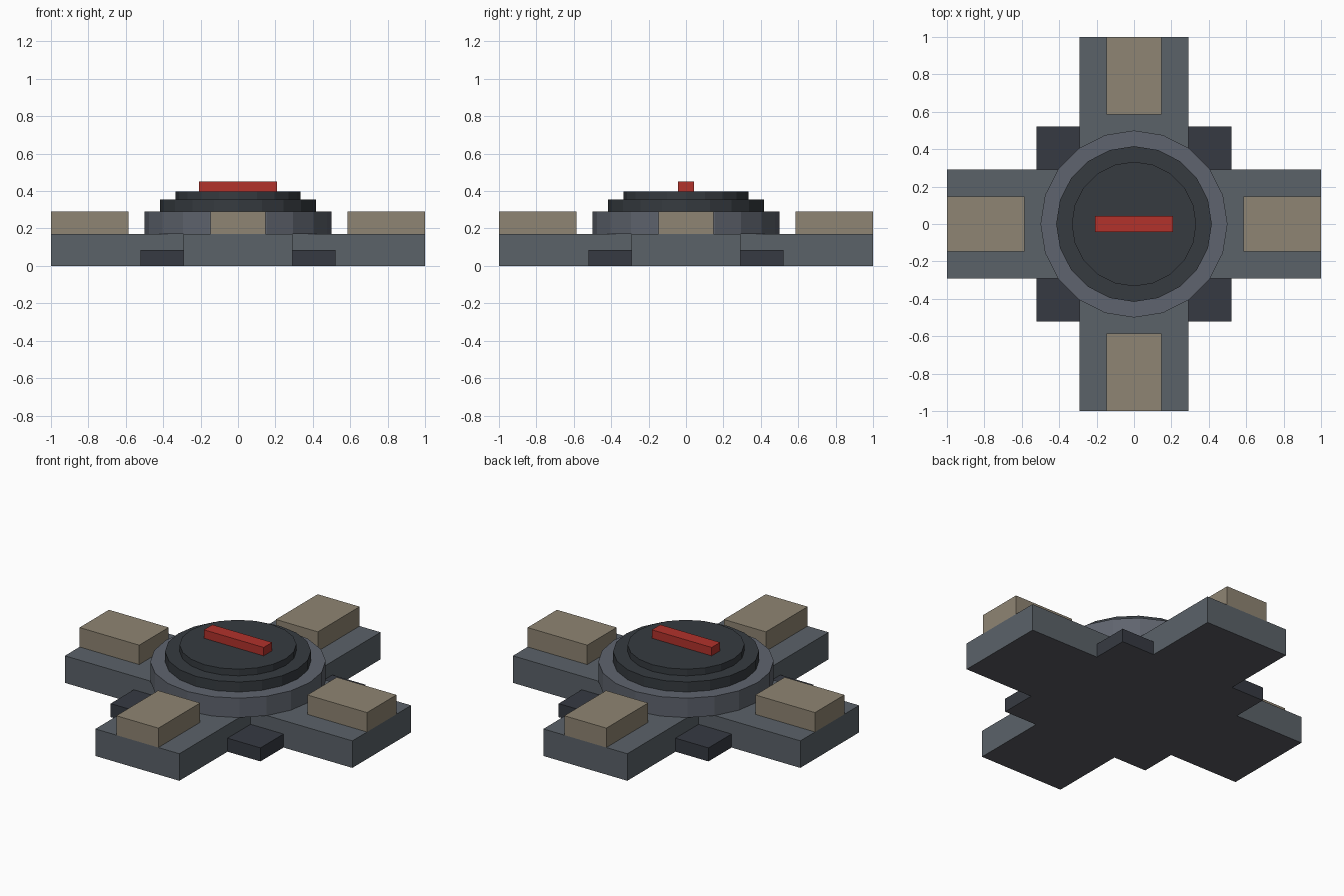
import bpy, bmesh, math

if "Cube" in bpy.data.objects:
    bpy.data.objects.remove(bpy.data.objects["Cube"])


def srgb(r, g, b):
    def lin(c):
        c /= 255
        return c / 12.92 if c <= 0.04045 else ((c + 0.055) / 1.055) ** 2.4
    return (lin(r), lin(g), lin(b), 1)


def material(name, *rgb):
    m = bpy.data.materials.new(name)
    m.diffuse_color = srgb(*rgb)
    m.use_nodes = True
    m.node_tree.nodes["Principled BSDF"].inputs["Base Color"].default_value = m.diffuse_color
    return m


STEEL = material("slate grey", 91, 98, 105)
COLLAR = material("collar grey", 95, 100, 110)
DARK = material("dark blue grey", 54, 58, 66)
LID = material("charcoal", 54, 59, 64)
TAN = material("tan", 143, 133, 115)
RED = material("red", 178, 50, 43)
UNDER = material("underside grey", 90, 91, 98)


def prism(name, outline, z0, z1, mat, under=None):
    """Extrude a counter-clockwise outline from z0 to z1."""
    bm = bmesh.new()
    face = bm.faces.new([bm.verts.new((x, y, z0)) for x, y in outline])
    ext = bmesh.ops.extrude_face_region(bm, geom=[face], use_keep_orig=True)
    for g in ext["geom"]:
        if isinstance(g, bmesh.types.BMVert):
            g.co.z = z1
    bmesh.ops.recalc_face_normals(bm, faces=bm.faces[:])
    me = bpy.data.meshes.new(name)
    me.materials.append(mat)
    if under:
        me.materials.append(under)
        for f in bm.faces:
            f.material_index = 1 if f.normal.z < -0.5 else 0
    bm.to_mesh(me)
    bm.free()
    ob = bpy.data.objects.new(name, me)
    bpy.context.collection.objects.link(ob)
    return ob


def rect(x0, x1, y0, y1):
    return [(x0, y0), (x1, y0), (x1, y1), (x0, y1)]


def circle(r, n=20):
    return [(r * math.cos(math.tau * i / n), r * math.sin(math.tau * i / n)) for i in range(n)]


def turn(points, k):
    """Rotate an outline by k quarter turns."""
    for _ in range(k):
        points = [(-y, x) for x, y in points]
    return points


W = 0.292   # half width of the arms

# Cross-shaped base
arm = [(W, -W), (1, -W), (1, W)]
prism("cross_base", [p for k in range(4) for p in turn(arm, k)], 0, 0.17, STEEL, UNDER)

# Low corner blocks and raised pads at the arm ends
for k in range(4):
    prism(f"corner_block_{k + 1}", turn(rect(W, 0.521, W, 0.521), k), 0, 0.085, DARK, UNDER)
    prism(f"arm_pad_{k + 1}", turn(rect(0.585, 1, -0.146, 0.146), k), 0.17, 0.292, TAN)

# Stepped round hatch
prism("collar", circle(0.5), 0.17, 0.292, COLLAR)
prism("lid_lower", circle(0.416), 0.292, 0.355, LID)
prism("lid_upper", circle(0.333), 0.355, 0.397, LID)

# Handle bar
prism("handle", rect(-0.208, 0.208, -0.042, 0.042), 0.397, 0.45, RED)
